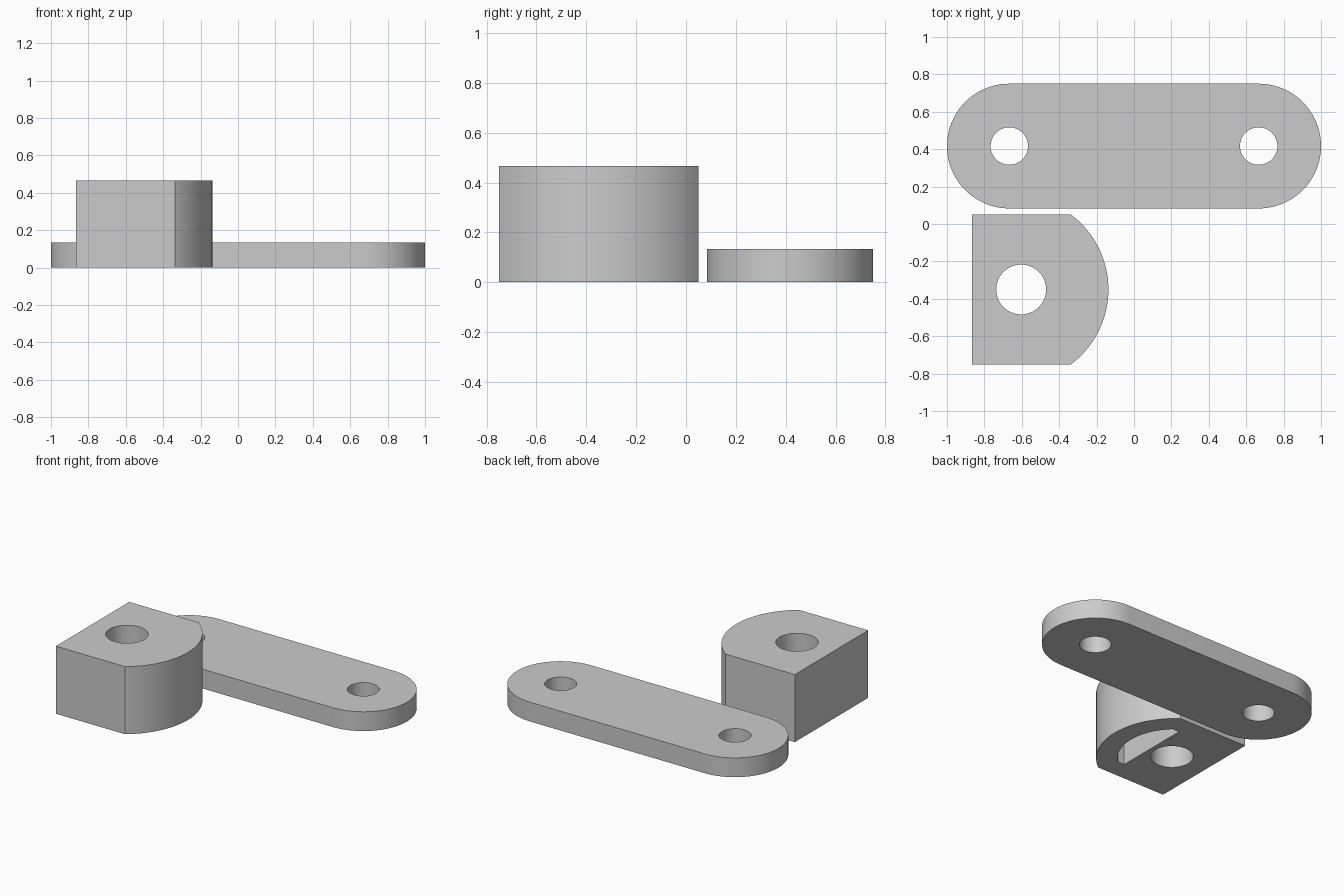
import bpy
import bmesh
from math import asin, cos, pi, radians, sin

cube = bpy.data.objects.get("Cube")
if cube:
    bpy.data.objects.remove(cube, do_unlink=True)

U = 1 / 30  # one design unit

grey = bpy.data.materials.new("light_grey")
grey.use_nodes = True
grey.diffuse_color = (0.6, 0.6, 0.6, 1)
grey.node_tree.nodes["Principled BSDF"].inputs["Base Color"].default_value = (0.6, 0.6, 0.6, 1)


def arc(cx, cy, r, start, end, steps=48):
    """Points along a circular arc, counterclockwise."""
    angles = [start + (end - start) * i / steps for i in range(steps + 1)]
    return [(cx + r * cos(a), cy + r * sin(a)) for a in angles]


def d_outline(back, cx, cy, r, half):
    """Flat back and sides, closed by a shallow arc facing +x."""
    a = asin(half / r)
    return [(back, cy + half), (back, cy - half)] + arc(cx, cy, r, -a, a)


def prism(name, outline, z0, z1):
    bm = bmesh.new()
    base = bm.faces.new([bm.verts.new((x, y, z0)) for x, y in outline])
    top = bmesh.ops.extrude_face_region(bm, geom=[base])["geom"]
    bmesh.ops.translate(bm, vec=(0, 0, z1 - z0),
                        verts=[v for v in top if isinstance(v, bmesh.types.BMVert)])
    bmesh.ops.recalc_face_normals(bm, faces=bm.faces)
    mesh = bpy.data.meshes.new(name)
    bm.to_mesh(mesh)
    bm.free()
    mesh.materials.append(grey)
    obj = bpy.data.objects.new(name, mesh)
    bpy.context.collection.objects.link(obj)
    return obj


def cut(obj, outline, z0, z1):
    """Subtract a prism and discard the cutter."""
    cutter = prism("cutter", outline, z0, z1)
    cutter.hide_render = True
    mod = obj.modifiers.new("cut", "BOOLEAN")
    mod.operation, mod.solver, mod.object = "DIFFERENCE", "EXACT", cutter
    bpy.context.view_layer.objects.active = obj
    bpy.ops.object.modifier_apply(modifier=mod.name)
    bpy.data.objects.remove(cutter, do_unlink=True)


def hole(obj, cx, cy, r):
    cut(obj, arc(cx, cy, r, 0, 2 * pi, 64)[:-1], -1, 1)


# Flat link plate with rounded ends and two pin holes
py, reach, end_r = 12.5 * U, 20 * U, 10 * U
plate = prism("link_plate", arc(reach, py, end_r, -pi / 2, pi / 2)
              + arc(-reach, py, end_r, pi / 2, 3 * pi / 2), 0, 4 * U)
for side in (-1, 1):
    hole(plate, side * reach, py, 3 * U)

# Round-nosed block with a through bore and a pocket in its underside
by, nose_x = -10.5 * U, -19.1 * U
block = prism("round_nosed_block", d_outline(-26 * U, nose_x, by, 15 * U, 12 * U), 0, 14 * U)
hole(block, -18.1 * U, by, 4 * U)
cut(block, d_outline(-13.1 * U, nose_x, by, 11 * U, 8 * U), -1, 10 * U)

# Smooth curved walls, crisp edges
for obj in (plate, block):
    bpy.ops.object.select_all(action="DESELECT")
    obj.select_set(True)
    bpy.context.view_layer.objects.active = obj
    bpy.ops.object.shade_smooth_by_angle(angle=radians(20))
